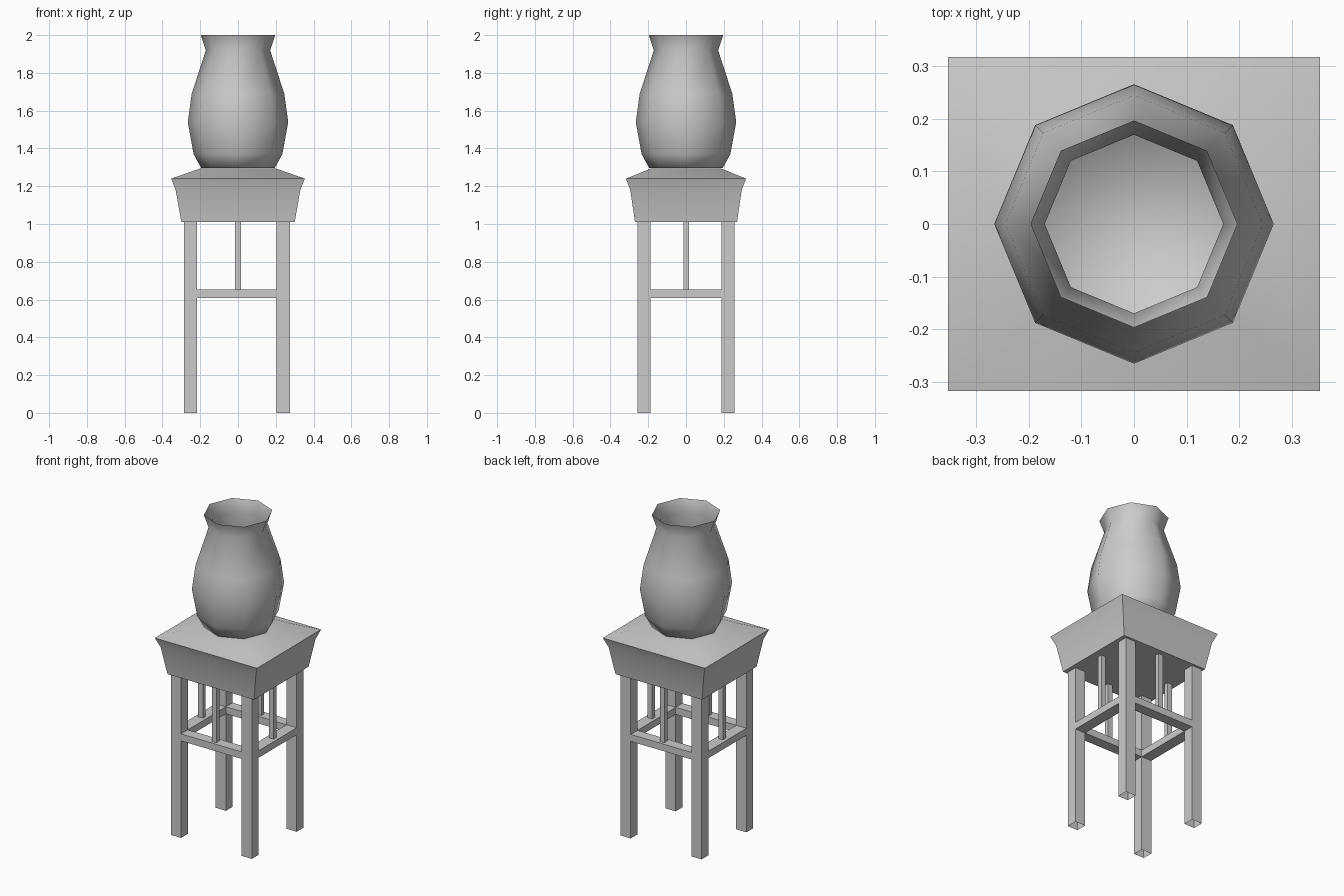
import bpy, bmesh, math

cube = bpy.data.objects.get("Cube")
if cube:
    bpy.data.objects.remove(cube, do_unlink=True)

grey = bpy.data.materials.new("plain grey")
grey.use_nodes = True
grey.diffuse_color = (0.6, 0.6, 0.6, 1)
grey.node_tree.nodes["Principled BSDF"].inputs["Base Color"].default_value = (0.6, 0.6, 0.6, 1)


def finish(name, bm, smooth=None):
    bmesh.ops.recalc_face_normals(bm, faces=bm.faces)
    mesh = bpy.data.meshes.new(name)
    bm.to_mesh(mesh)
    bm.free()
    mesh.materials.append(grey)
    obj = bpy.data.objects.new(name, mesh)
    bpy.context.collection.objects.link(obj)
    if smooth:
        bpy.ops.object.select_all(action="DESELECT")
        obj.select_set(True)
        bpy.context.view_layer.objects.active = obj
        if smooth >= 180:
            bpy.ops.object.shade_smooth()
        else:
            bpy.ops.object.shade_smooth_by_angle(angle=math.radians(smooth))
    return obj


def loft(name, rings, cap_top, smooth):
    """Skin a stack of closed rings of points, with a floor and an optional lid."""
    bm = bmesh.new()
    loops = [[bm.verts.new(p) for p in ring] for ring in rings]
    n = len(loops[0])
    for a, b in zip(loops, loops[1:]):
        for i in range(n):
            j = (i + 1) % n
            bm.faces.new((a[i], a[j], b[j], b[i]))
    bm.faces.new(loops[0][::-1])
    if cap_top:
        bm.faces.new(loops[-1])
    return finish(name, bm, smooth)


def box(name, lo, hi, open_bottom=False):
    bm = bmesh.new()
    bmesh.ops.create_cube(bm, size=1)
    for v in bm.verts:
        v.co = [(a + b) / 2 + c * (b - a) for a, b, c in zip(lo, hi, v.co)]
    if open_bottom:
        bm.normal_update()
        under = [f for f in bm.faces if f.normal.z < -0.5]
        bmesh.ops.delete(bm, geom=under, context="FACES_ONLY")
    return finish(name, bm)


# Eight-sided open vase
profile = [(0.195, 1.297), (0.235, 1.37), (0.266, 1.54), (0.245, 1.69),
           (0.17, 1.92), (0.197, 2.0)]
octagon = [math.radians(45 * i) for i in range(8)]
loft("vase", [[(r * math.cos(a), r * math.sin(a), z) for a in octagon]
              for r, z in profile], False, 180)

# Flared stool top with a shallow sloping lid
corners = [(-1, -1), (1, -1), (1, 1), (-1, 1)]
levels = [(0.30, 0.27, 1.01), (0.33, 0.295, 1.18), (0.354, 0.318, 1.24), (0.2, 0.185, 1.294)]
loft("stool_top", [[(sx * hx, sy * hy, z) for sx, sy in corners]
                   for hx, hy, z in levels], True, 30)

# Legs, hollow at the foot
x_spans = {"right": (-0.287, -0.216), "left": (0.204, 0.275)}
y_spans = {"front": (-0.256, -0.189), "back": (0.189, 0.256)}
under = 1.01
for side, (x0, x1) in x_spans.items():
    for end, (y0, y1) in y_spans.items():
        box(f"{end}_{side}_leg", (x0, y0, 0), (x1, y1, under), True)

# Rails between the legs, each carrying one upright spindle
low, high = 0.608, 0.652
inner_x = (x_spans["right"][1], x_spans["left"][0])
inner_y = (y_spans["front"][1], y_spans["back"][0])
for end, (y0, y1) in y_spans.items():
    box(f"{end}_rail", (inner_x[0], y0, low), (inner_x[1], y1, high))
    mid = (y0 + y1) / 2
    box(f"{end}_spindle", (-0.016, mid - 0.014, high), (0.016, mid + 0.014, under))
for side, (x0, x1) in x_spans.items():
    box(f"{side}_rail", (x0, inner_y[0], low), (x1, inner_y[1], high))
    mid = (x0 + x1) / 2
    box(f"{side}_spindle", (mid - 0.016, -0.012, high), (mid + 0.016, 0.016, under))
